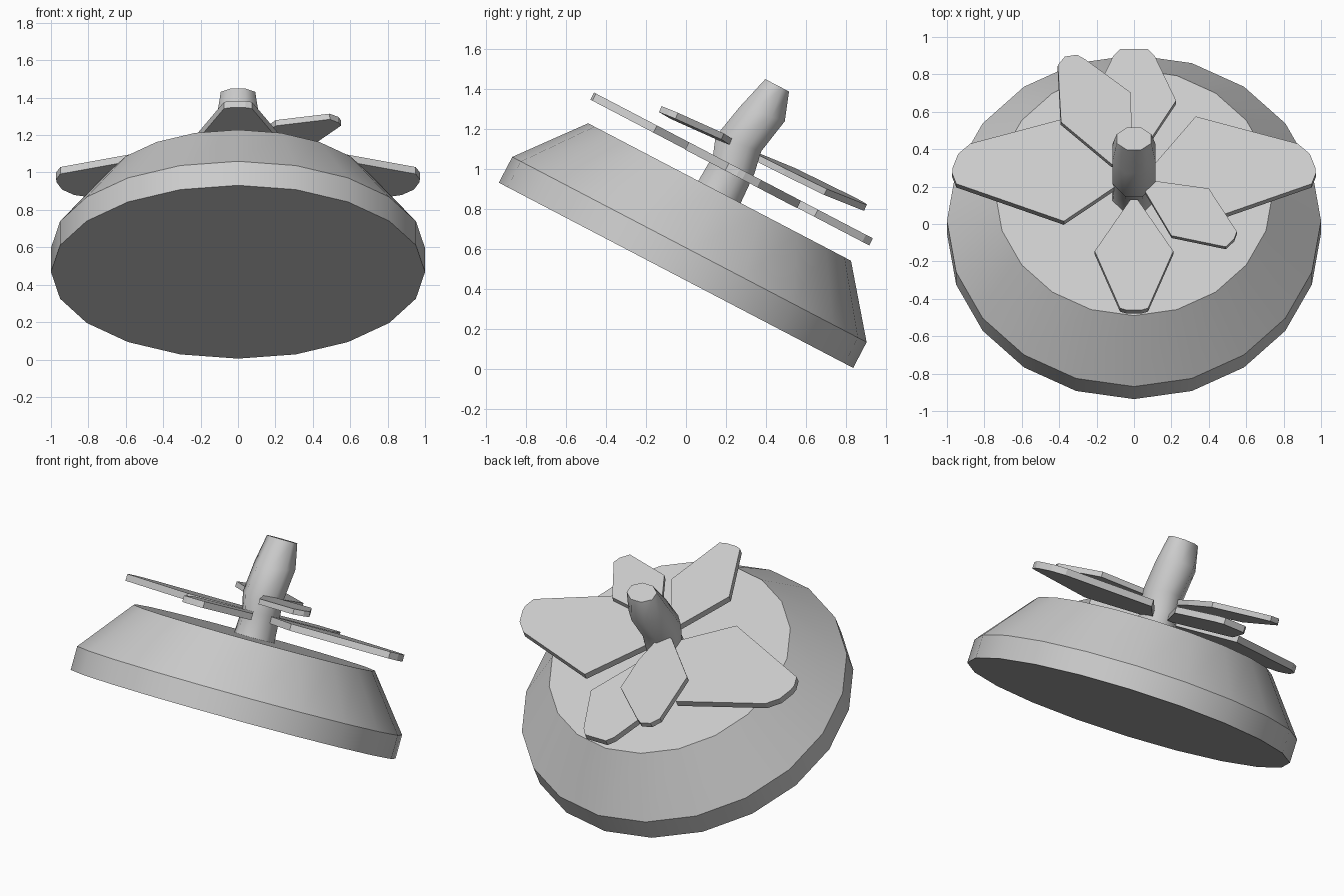
import bpy, bmesh
from math import sin, cos, pi, radians
from mathutils import Vector, Matrix

if "Cube" in bpy.data.objects:
    bpy.data.objects.remove(bpy.data.objects["Cube"])

TILT = radians(27.6)
AXIS = Vector((0, sin(TILT), cos(TILT)))      # disc axis
ORIGIN = Vector((0, -0.05, 0.468))            # centre of disc underside


def finish(bm, name, smooth=None):
    bmesh.ops.recalc_face_normals(bm, faces=bm.faces[:])
    me = bpy.data.meshes.new(name)
    bm.to_mesh(me)
    bm.free()
    ob = bpy.data.objects.new(name, me)
    bpy.context.collection.objects.link(ob)
    if smooth:
        bpy.ops.object.select_all(action='DESELECT')
        ob.select_set(True)
        bpy.context.view_layer.objects.active = ob
        bpy.ops.object.shade_smooth_by_angle(angle=radians(smooth))
    return ob


def loft(name, rings, sides, phase, smooth):
    """rings: (centre, x radius, y radius, tilt about x)"""
    bm = bmesh.new()
    loops = []
    for c, rx, ry, t in rings:
        rot = Matrix.Rotation(-t, 3, 'X')
        loops.append([bm.verts.new(Vector(c) + rot @ Vector(
            (rx * cos(phase + 2 * pi * i / sides), ry * sin(phase + 2 * pi * i / sides), 0)))
            for i in range(sides)])
    for a, b in zip(loops, loops[1:]):
        for i in range(sides):
            j = (i + 1) % sides
            bm.faces.new((a[i], a[j], b[j], b[i]))
    bm.faces.new(loops[0])
    bm.faces.new(loops[-1])
    return finish(bm, name, smooth)


def slab(name, outline, plane, thick):
    """Flat petal: plan outline projected on z = c + a*x + b*y, thickened downward."""
    c, a, b = plane
    n = Vector((-a, -b, 1)).normalized()
    top = [Vector((x, y, c + a * x + b * y)) for x, y in outline]
    bm = bmesh.new()
    up = [bm.verts.new(p) for p in top]
    lo = [bm.verts.new(p - n * thick) for p in top]
    bm.faces.new(up)
    bm.faces.new(lo[::-1])
    for i in range(len(up)):
        j = (i + 1) % len(up)
        bm.faces.new((up[i], lo[i], lo[j], up[j]))
    return finish(bm, name)


# Tilted base disc with a short rim and a conical shoulder
loft("base_disc", [(ORIGIN + AXIS * h, r, r, TILT)
                   for h, r in ((0, 1.0), (0.145, 1.0), (0.47, 0.742))], 20, 0, 30)

# Bent central stem
K = 1 / cos(pi / 8)
loft("stem", [((0, y, z), rx * K, ry * K, radians(t)) for y, z, rx, ry, t in (
    (0.163, 0.876, 0.115, 0.12, 27.6),
    (0.238, 1.02, 0.105, 0.113, 24),
    (0.262, 1.125, 0.115, 0.12, 18),
    (0.382, 1.275, 0.115, 0.118, 18),
    (0.456, 1.418, 0.092, 0.067, 27.6))], 8, pi / 8, 50)

# Lower petals share one plane parallel to the disc
P = ORIGIN + AXIS * 0.62
slope = -AXIS.y / AXIS.z
low = (P.z - slope * P.y, 0, slope)
side = [(0.04, 0.24), (0.33, 0.575), (0.875, 0.43), (0.94, 0.375), (0.97, 0.30),
        (0.972, 0.27), (0.95, 0.215), (0.375, 0.015)]
slab("side_petal_right", side, low, 0.042)
slab("side_petal_left", [(-x, y) for x, y in side], low, 0.042)


def mirrored(half):
    return half + [(-x, y) for x, y in reversed(half)]


slab("front_petal", mirrored([(0.02, 0.13), (0.21, -0.145), (0.075, -0.45), (0.04, -0.46)]), low, 0.04)
slab("back_petal", mirrored([(0.02, 0.35), (0.225, 0.66), (0.11, 0.90), (0.075, 0.935)]), low, 0.04)

# Two smaller, slightly twisted upper petals
slab("upper_petal_front", [(0.04, 0.24), (0.40, 0.19), (0.55, -0.04), (0.535, -0.08), (0.49, -0.122),
                           (0.20, -0.062), (0.05, 0.19)], (1.247, 0.03, -0.43), 0.033)
slab("upper_petal_back", [(-0.04, 0.30), (-0.12, 0.32), (-0.39, 0.545), (-0.407, 0.85), (-0.37, 0.895),
                          (-0.305, 0.905), (-0.26, 0.88), (-0.02, 0.705), (-0.01, 0.5)],
     (1.247, -0.07, -0.495), 0.033)
